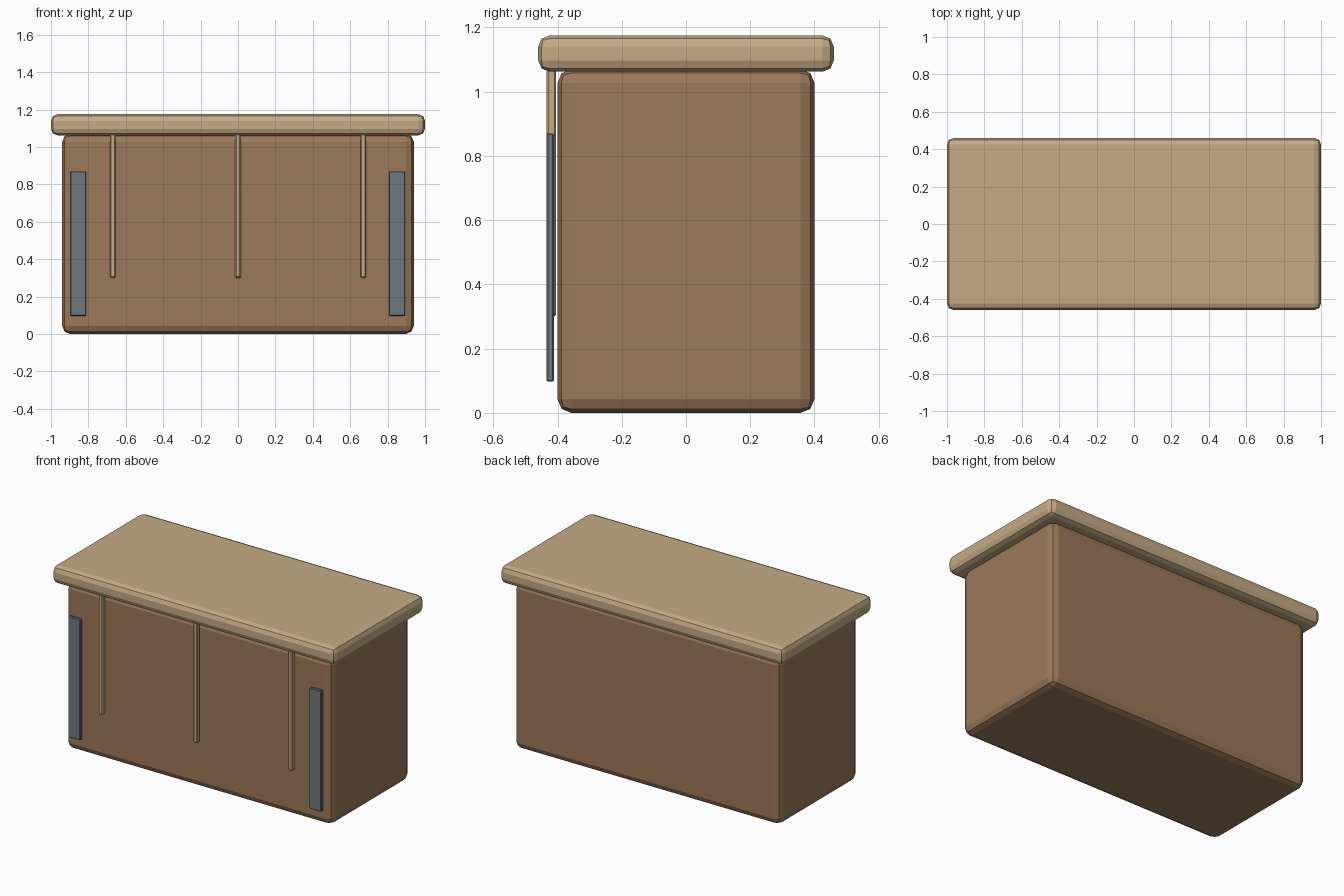
import bpy

if "Cube" in bpy.data.objects:
    bpy.data.objects.remove(bpy.data.objects["Cube"])


def material(name, rgb):
    m = bpy.data.materials.new(name)
    m.diffuse_color = (*rgb, 1)
    m.use_nodes = True
    m.node_tree.nodes["Principled BSDF"].inputs["Base Color"].default_value = m.diffuse_color
    return m


brown = material("brown_wood", (0.33, 0.19, 0.10))
tan = material("tan_wood", (0.56, 0.41, 0.24))
grey = material("grey_metal", (0.16, 0.19, 0.21))


def block(name, lo, hi, mat, bevel, segments=2):
    """Box between two corners, with bevelled edges."""
    bpy.ops.mesh.primitive_cube_add(
        size=1, location=[(a + b) / 2 for a, b in zip(lo, hi)])
    ob = bpy.context.object
    ob.name = name
    ob.scale = [b - a for a, b in zip(lo, hi)]
    bpy.ops.object.transform_apply(location=False, rotation=False, scale=True)
    ob.data.materials.append(mat)
    mod = ob.modifiers.new("bevel", "BEVEL")
    mod.width = bevel
    mod.segments = segments
    return ob


# Counter body and overhanging top slab
block("counter_body", (-0.94, -0.40, 0), (0.94, 0.40, 1.07), brown, 0.043)
block("counter_top", (-1, -0.46, 1.062), (1, 0.46, 1.175), tan, 0.035)

# Thin vertical battens on the front
for i, x in enumerate((-0.67, 0, 0.67)):
    block(f"front_batten_{i + 1}", (x - 0.015, -0.434, 0.30),
          (x + 0.015, -0.404, 1.07), tan, 0.006, 1)

# Metal plates near the front corners
for side, x in (("left", -0.855), ("right", 0.85)):
    block(f"{side}_metal_plate", (x - 0.043, -0.434, 0.097),
          (x + 0.043, -0.411, 0.87), grey, 0.004, 1)
